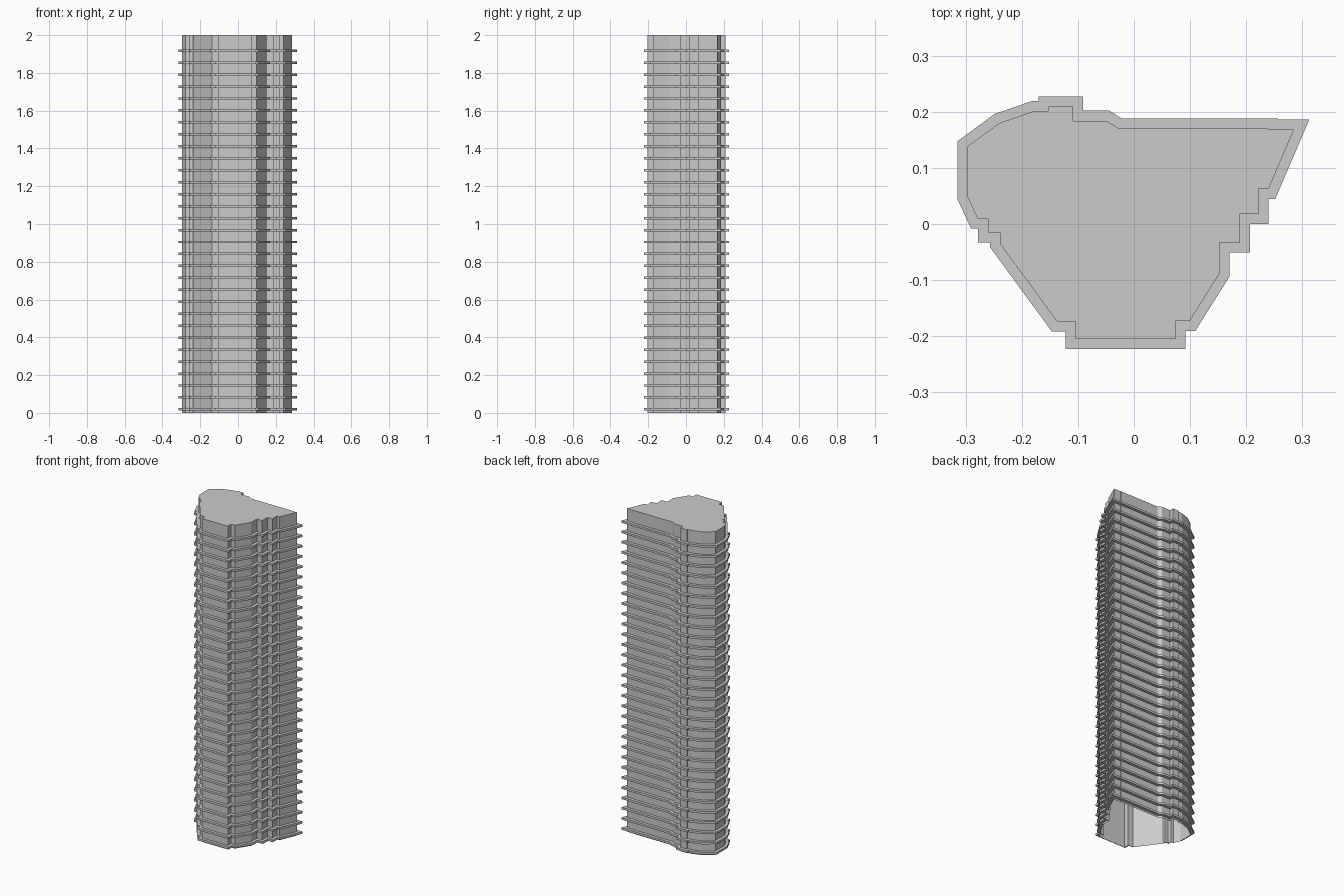
import bpy, bmesh
from mathutils import Vector

if "Cube" in bpy.data.objects:
    bpy.data.objects.remove(bpy.data.objects["Cube"])

HEIGHT = 2.0
LEDGE_DEPTH = 0.018
LEDGE_THICK = 0.013
LEDGES = 31
FIRST_Z, LAST_Z = 0.012, 1.911

# Tower footprint, clockwise seen from above
PLAN = [
    (-0.297, 0.138), (-0.240, 0.180), (-0.179, 0.201), (-0.152, 0.201),
    (-0.152, 0.209), (-0.109, 0.209), (-0.109, 0.184), (-0.049, 0.184),
    (-0.027, 0.170), (0.239, 0.170), (0.239, 0.168), (0.285, 0.168),
    (0.240, 0.063), (0.222, 0.063), (0.222, 0.018), (0.189, 0.018),
    (0.189, -0.033), (0.152, -0.033), (0.152, -0.089), (0.099, -0.173),
    (0.074, -0.173), (0.074, -0.205), (-0.104, -0.205), (-0.104, -0.174),
    (-0.137, -0.174), (-0.239, -0.035), (-0.239, -0.015), (-0.260, -0.015),
    (-0.260, 0.010), (-0.279, 0.010), (-0.297, 0.049),
]


def offset(points, d):
    """Mitred outward offset of a clockwise outline."""
    pts = [Vector(p) for p in points]
    out = []
    for i, p in enumerate(pts):
        a = (p - pts[i - 1]).normalized()
        b = (pts[(i + 1) % len(pts)] - p).normalized()
        n1, n2 = Vector((-a.y, a.x)), Vector((-b.y, b.x))
        out.append(p + (n1 + n2) * (d / (1 + n1.dot(n2))))
    return out


def loop(bm, points, z):
    return [bm.verts.new((p[0], p[1], z)) for p in points]


def bridge(bm, lower, upper):
    n = len(lower)
    for i in range(n):
        j = (i + 1) % n
        bm.faces.new((lower[j], lower[i], upper[i], upper[j]))


def finish(bm, name):
    mesh = bpy.data.meshes.new(name)
    bm.to_mesh(mesh)
    bm.free()
    obj = bpy.data.objects.new(name, mesh)
    bpy.context.collection.objects.link(obj)
    return obj


# Tower shaft: walls and roof, open underneath
bm = bmesh.new()
base, top = loop(bm, PLAN, 0), loop(bm, PLAN, HEIGHT)
bridge(bm, base, top)
bm.faces.new(list(reversed(top)))
finish(bm, "tower_shaft")

# Floor ledges: one thin collar around the shaft, repeated upward
bm = bmesh.new()
rim = offset(PLAN, LEDGE_DEPTH)
z0, z1 = FIRST_Z, FIRST_Z + LEDGE_THICK
rings = [loop(bm, PLAN, z0), loop(bm, rim, z0), loop(bm, rim, z1), loop(bm, PLAN, z1)]
for lower, upper in zip(rings, rings[1:]):
    bridge(bm, lower, upper)
ledges = finish(bm, "floor_ledges")
arr = ledges.modifiers.new("stack", 'ARRAY')
arr.count = LEDGES
arr.use_relative_offset = False
arr.use_constant_offset = True
arr.constant_offset_displace = (0, 0, (LAST_Z - FIRST_Z) / (LEDGES - 1))
